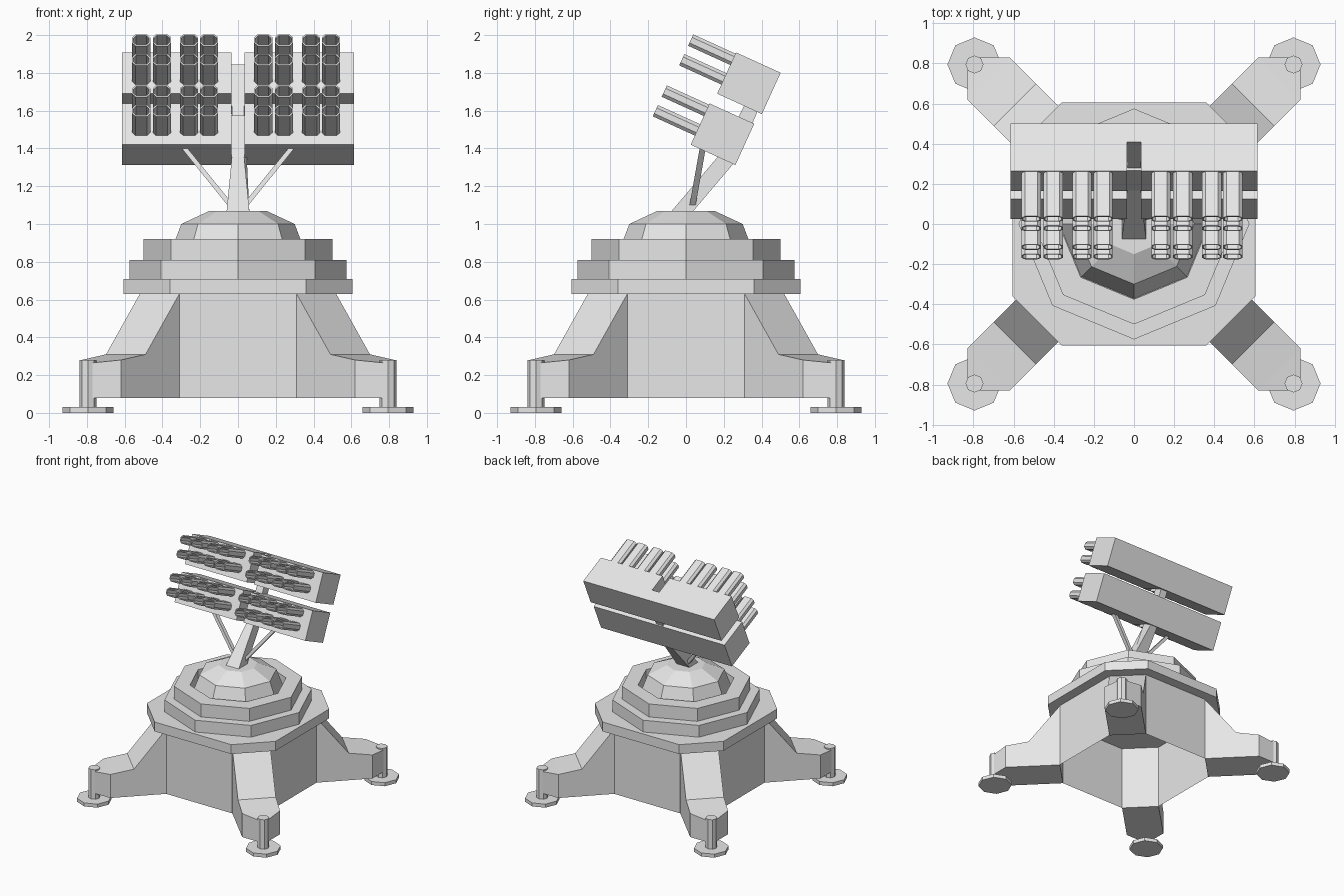
import bpy, bmesh, math
from mathutils import Matrix, Vector

cube = bpy.data.objects.get("Cube")
if cube:
    bpy.data.objects.remove(cube, do_unlink=True)

grey = bpy.data.materials.new("plain_grey")
grey.use_nodes = True
grey.diffuse_color = (0.8, 0.8, 0.8, 1)
grey.node_tree.nodes["Principled BSDF"].inputs["Base Color"].default_value = (0.8, 0.8, 0.8, 1)


def finish(name, bm, matrix=None):
    bmesh.ops.recalc_face_normals(bm, faces=bm.faces)
    mesh = bpy.data.meshes.new(name)
    bm.to_mesh(mesh)
    bm.free()
    mesh.materials.append(grey)
    obj = bpy.data.objects.new(name, mesh)
    bpy.context.collection.objects.link(obj)
    if matrix:
        obj.matrix_world = matrix
    return obj


def loft(name, rings, matrix=None, caps=True, closed=False):
    """Skin a list of rings that share a point count."""
    bm = bmesh.new()
    loops = [[bm.verts.new(p) for p in ring] for ring in rings]
    pairs = list(zip(loops, loops[1:]))
    if closed:
        pairs.append((loops[-1], loops[0]))
    for a, b in pairs:
        for i in range(len(a)):
            j = (i + 1) % len(a)
            bm.faces.new((a[i], a[j], b[j], b[i]))
    if caps and not closed:
        bm.faces.new(loops[0])
        bm.faces.new(loops[-1])
    return finish(name, bm, matrix)


def octagon(radius, z, centre=(0, 0)):
    return [(centre[0] + radius * math.cos(i * math.pi / 4),
             centre[1] + radius * math.sin(i * math.pi / 4), z) for i in range(8)]


def cut_square(a, b, z):
    """Square with clipped corners: flats at a, corners at b."""
    return [(a, -b, z), (a, b, z), (b, a, z), (-b, a, z),
            (-a, b, z), (-a, -b, z), (-b, -a, z), (b, -a, z)]


# Hollow base, open underneath, and the stepped turntable
loft("base_wall", [cut_square(0.52, 0.31, z) for z in (0.08, 0.63)], caps=False)
loft("base_plate", [cut_square(0.605, 0.36, z) for z in (0.63, 0.71)])
loft("lower_turntable", [octagon(0.575, z) for z in (0.71, 0.81)])
loft("upper_turntable", [octagon(0.5, 0.81), octagon(0.5, 0.92),
                         octagon(0.375, 0.92), octagon(0.375, 0.81)], closed=True)
loft("dome", [octagon(0.372, 0.81), octagon(0.3, 1.0), octagon(0.15, 1.07)])

# Four diagonal legs with a pin and a foot pad each
stations = [(0.587, 0.148, 0.63), (0.84, 0.148, 0.31), (1.025, 0.148, 0.28), (1.131, 0.042, 0.265)]
for k in range(4):
    angle = math.pi / 4 + k * math.pi / 2
    loft("leg", [[(r, -w, 0.08), (r, w, 0.08), (r, w, top), (r, -w, top)]
                 for r, w, top in stations], Matrix.Rotation(angle, 4, "Z"))
    spot = (1.124 * math.cos(angle), 1.124 * math.sin(angle))
    loft("foot_pin", [octagon(0.045, z, spot) for z in (0.03, 0.28)])
    loft("foot_pad", [octagon(0.135, z, spot) for z in (0, 0.03)])

# Leaning support arm, narrower towards the top
arm = [((-0.075, 1.07), 0.06), ((0.04, 1.07), 0.06), ((0.26, 1.33), 0.032),
       ((0.37, 1.575), 0.032), ((0.40, 1.65), 0.032), ((0.32, 1.65), 0.032), ((0.172, 1.36), 0.032)]
loft("support_arm", [[(side * w, y, z) for (y, z), w in arm] for side in (-1, 1)])

# Diagonal braces
for side in (-1, 1):
    low, high, t = Vector((side * 0.04, 0.035, 1.1)), Vector((side * 0.29, 0.09, 1.41)), 0.016
    loft("brace", [[p + Vector(o) for o in ((-t, -t, 0), (t, -t, 0), (t, t, 0), (-t, t, 0))]
                   for p in (low, high)])

# Launcher boxes: a slotted block each, carrying two rows of open tubes
columns = [x + shift for shift in (0, 0.646) for x in (-0.512, -0.403, -0.259, -0.154)]
tilt = Matrix.Rotation(math.radians(-24.5), 4, "X")
W, D, H, S, SD = 0.615, 0.26, 0.24, 0.034, 0.157


def tube_ring(x, y, z, w, h, c):
    corners = [(w, h - c), (w - c, h), (c - w, h), (-w, h - c),
               (-w, c - h), (c - w, -h), (w - c, -h), (w, c - h)]
    return [(x + a, y, z + b) for a, b in corners]


for level, y, z in (("lower", 0.025, 1.42), ("upper", 0.165, 1.69)):
    place = Matrix.Translation((0, y, z)) @ tilt
    outline = [(-W, 0), (-S, 0), (-S, SD), (S, SD), (S, 0), (W, 0), (W, D), (-W, D)]
    loft(level + "_launcher_box", [[(a, b, h) for a, b in outline] for h in (0, H)], place)
    for row in (0.086, 0.2):
        for x in columns:
            loft(level + "_tube", [
                tube_ring(x, 0, row, 0.048, 0.033, 0.017),
                tube_ring(x, -0.245, row, 0.048, 0.033, 0.017),
                tube_ring(x, -0.245, row, 0.041, 0.026, 0.014),
                tube_ring(x, -0.06, row, 0.041, 0.026, 0.014)], place)
